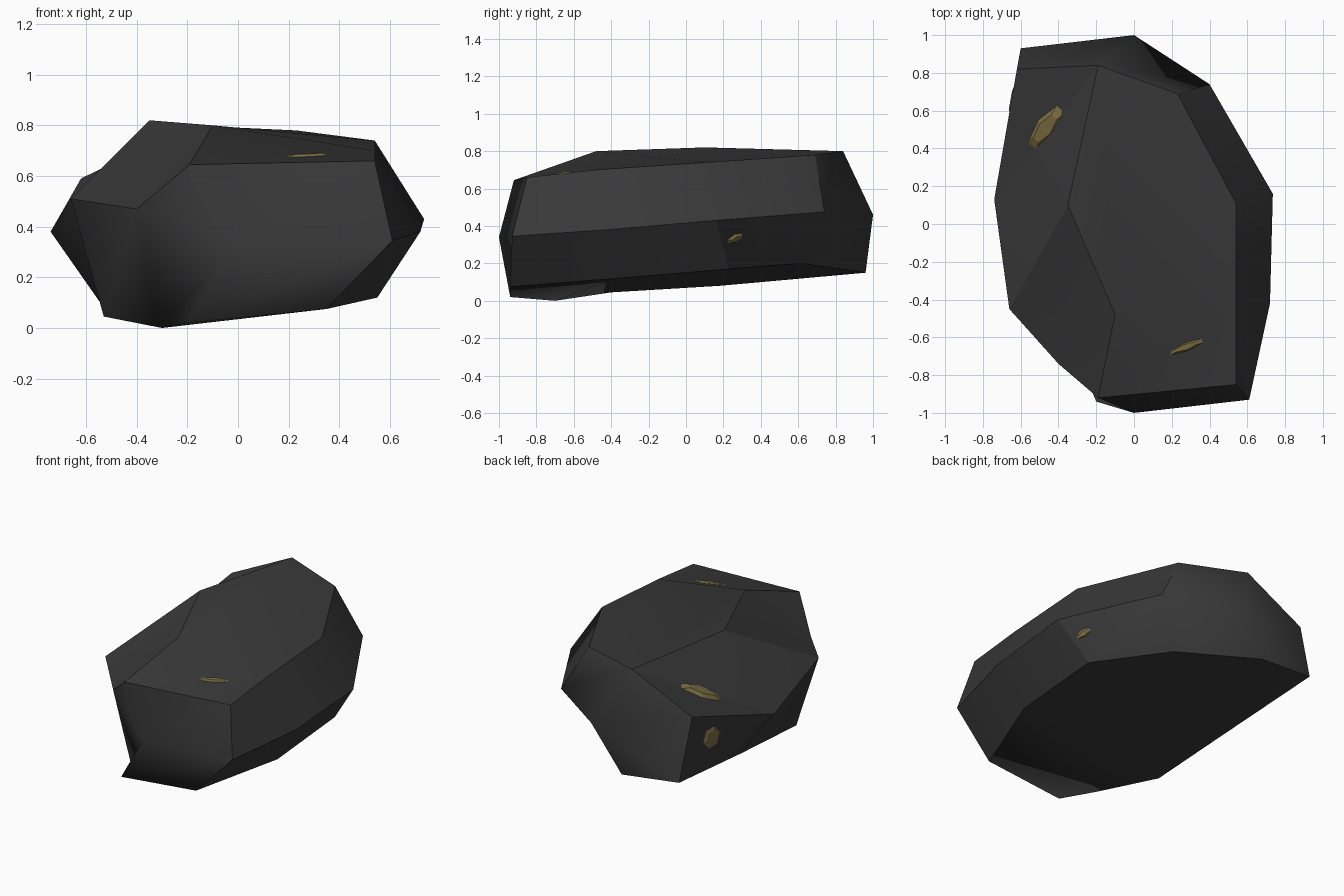
import bpy, bmesh, math
from mathutils import Vector, Matrix
from mathutils.bvhtree import BVHTree

if "Cube" in bpy.data.objects:
    bpy.data.objects.remove(bpy.data.objects["Cube"])


def material(name, rgb):
    m = bpy.data.materials.new(name)
    m.diffuse_color = (*rgb, 1)
    m.use_nodes = True
    m.node_tree.nodes["Principled BSDF"].inputs["Base Color"].default_value = m.diffuse_color
    return m


def make_object(name, bm, mat):
    mesh = bpy.data.meshes.new(name)
    bm.to_mesh(mesh)
    mesh.materials.append(mat)
    ob = bpy.data.objects.new(name, mesh)
    bpy.context.collection.objects.link(ob)
    return ob


stone = material("dark_stone", (0.040, 0.040, 0.040))
gold = material("gold", (0.20, 0.155, 0.055))

# Rock: bottom, middle and top rings, starting at the back left corner
bottom = [(-.6, .93, .19), (-.53, .18, .08), (-.53, -.4, .045), (-.3, -.7, 0), (-.2, -.94, .02),
          (.35, -.94, .075), (.55, -.37, .12), (.55, .23, .17), (.21, .62, .2), (-.2, .96, .15)]
middle = [None, (-.74, .13, .38), (-.66, -.45, .51), (-.4, -.74, .47), (0, -1, .34),
          (.61, -.93, .345), (.72, -.42, .38), (.735, .16, .43), (.4, .74, .475), (0, 1, .46)]
top = [(-.62, .82, .59), (-.35, .1, .82), None, (-.1, -.48, .8), (-.19, -.92, .645),
       (.54, -.85, .66), (.54, -.48, .70), (.54, .11, .74), (.23, .69, .78), (-.19, .84, .8)]

bm = bmesh.new()
B, M, T = [[bm.verts.new(p) if p else None for p in ring] for ring in (bottom, middle, top)]
M[0] = B[0]
T[2] = T[1]


def face(*verts):
    unique = list(dict.fromkeys(verts))
    if len(unique) > 2:
        bm.faces.new(unique)


# Side walls; two upper quads are split along their visible creases
for i in range(10):
    j = (i + 1) % 10
    face(B[i], B[j], M[j], M[i])
    if i == 0:
        face(M[i], M[j], T[i])
        face(M[j], T[9], T[i])
        face(M[j], T[j], T[9])
    elif i == 3:
        face(M[i], M[j], T[j])
        face(M[i], T[j], T[i])
    else:
        face(M[i], M[j], T[j], T[i])

# Top facets and underside
face(T[1], T[3], T[6], T[7], T[8], T[9])
face(T[3], T[4], T[6])
face(T[4], T[5], T[6])
face(*B)
bmesh.ops.triangulate(bm, faces=[f for f in bm.faces if len(f.verts) == 10])
bmesh.ops.recalc_face_normals(bm, faces=bm.faces)
surface = BVHTree.FromBMesh(bm)

# Smooth shading, with creases except where the walls blend softly
soft_verts = {M[4], M[9]}
soft_edges = [{M[2], B[2]}, {M[1], B[0]}, {B[3], B[4]}, {B[4], B[5]}]
for f in bm.faces:
    f.smooth = True
for e in bm.edges:
    ends = set(e.verts)
    e.smooth = bool(ends & soft_verts) or ends in soft_edges or e.calc_face_angle() < math.radians(28)
rock = make_object("rock", bm, stone)
bm.free()


# Gold flecks: flat faceted chips set into the rock
def fleck(name, near, along, length, width, height):
    loc, normal, _, _ = surface.find_nearest(Vector(near))
    x = Vector(along)
    x = (x - normal * x.dot(normal)).normalized()
    y = normal.cross(x)
    frame = Matrix((x, y, normal)).transposed().to_4x4()
    size = Matrix.Diagonal((length / 2, width / 2, height, 1))
    chip = bmesh.new()
    bmesh.ops.create_cone(chip, cap_ends=True, segments=6, radius1=1.3, radius2=0.6, depth=2)
    chip.transform(Matrix.Translation(loc) @ frame @ size)
    make_object(name, chip, gold)
    chip.free()


fleck("gold_fleck_left_top", (-.46, .51, .59), (.2, .24, .1), .33, .13, .018)
fleck("gold_fleck_front_top", (.275, -.65, .68), (.21, .08, 0), .22, .05, .01)
fleck("gold_fleck_right", (.64, .28, .32), (0, 1, .1), .11, .05, .008)
fleck("gold_fleck_left_side", (-.66, .66, .40), (0, .2, 1), .15, .15, .006)
